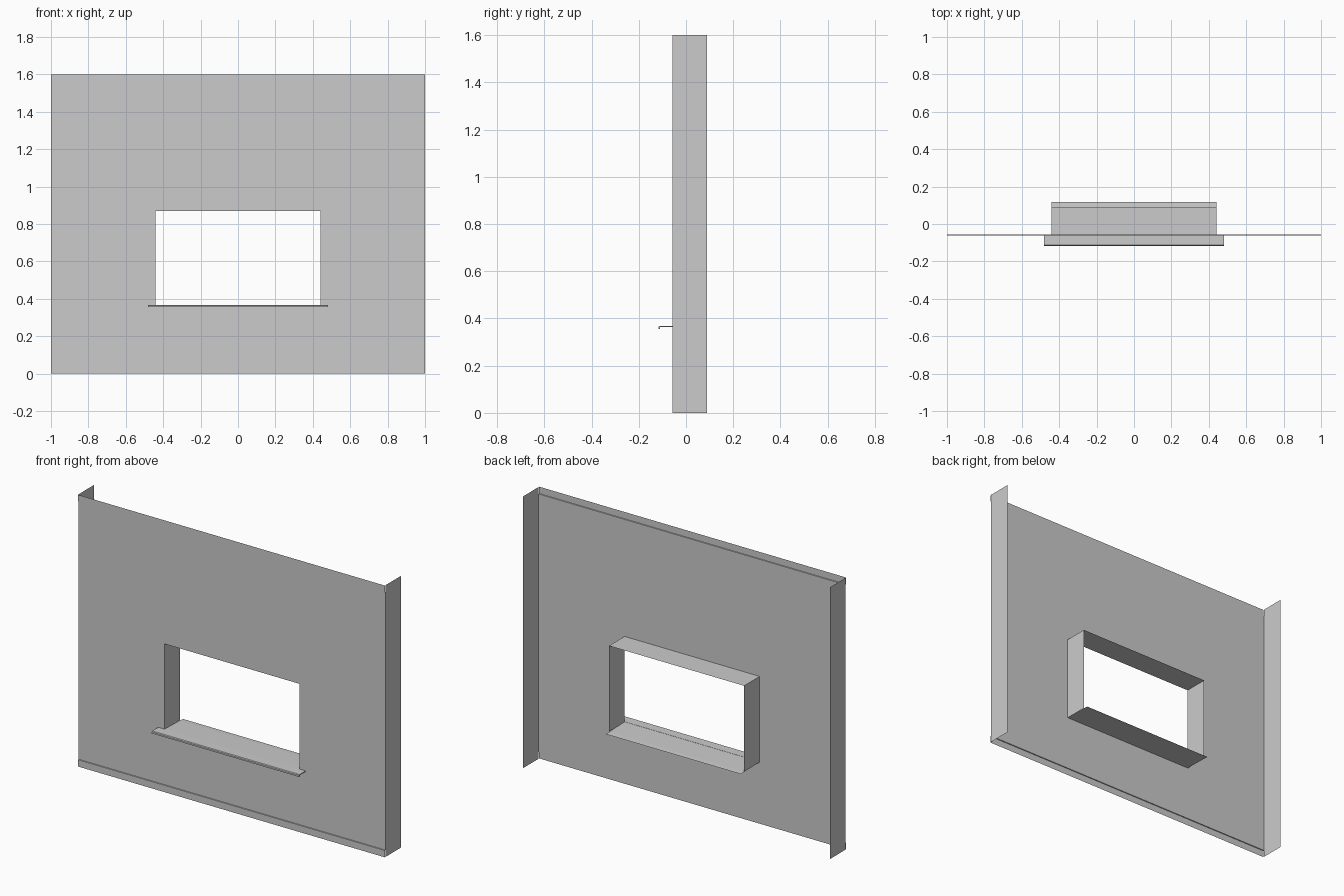
import bpy, bmesh

if "Cube" in bpy.data.objects:
    bpy.data.objects.remove(bpy.data.objects["Cube"])

def grid(name, rows, skip=(), wrap=False):
    """Sheet mesh from rows of points; skip = (row, column) cells left open."""
    bm = bmesh.new()
    vs = [[bm.verts.new(p) for p in r] for r in rows]
    for i in range(len(vs) - (0 if wrap else 1)):
        a, b = vs[i], vs[(i + 1) % len(vs)]
        for j in range(len(a) - 1):
            if (i, j) not in skip:
                bm.faces.new((a[j], a[j + 1], b[j + 1], b[j]))
    if wrap:  # close the two ends of an extruded profile
        bm.faces.new([r[0] for r in vs])
        bm.faces.new([r[-1] for r in reversed(vs)])
        bmesh.ops.recalc_face_normals(bm, faces=bm.faces)
    me = bpy.data.meshes.new(name)
    bm.to_mesh(me)
    bm.free()
    ob = bpy.data.objects.new(name, me)
    bpy.context.collection.objects.link(ob)
    return ob

W, H, FRONT, LIP, BACK = 1.0, 1.6, -0.057, -0.062, 0.088
OX, SILL, HEAD = 0.44, 0.365, 0.87

# front sheet with window opening and slightly proud top and bottom hems
profile = [(LIP, 0), (LIP, 0.04), (FRONT, 0.041), (FRONT, SILL), (FRONT, HEAD),
           (FRONT, H - 0.041), (LIP, H - 0.04), (LIP, H)]
grid("wall_panel", [[(x, y, z) for x in (-W, -OX, OX, W)] for y, z in profile],
     skip={(3, 1)})

# side flanges folded back
for s, side in ((-1, "left"), (1, "right")):
    ys = (FRONT, BACK) if s > 0 else (BACK, FRONT)
    grid(side + "_flange", [[(s * W, y, z) for y in ys] for z in (0, H)])

# jambs and head lining the opening
path = [(-OX, SILL), (-OX, HEAD), (OX, HEAD), (OX, SILL)]
grid("window_reveal", [[(x, y, z) for y in (BACK, FRONT)] for x, z in path])

# sill tray running through the opening
tray = [(FRONT, 0.367), (BACK, 0.363), (0.117, 0.361)]
grid("sill_tray", [[(x, y, z) for x in (-OX, OX)] for y, z in tray])

# projecting sill with a turned-down nose
nose = [(-0.117, 0.355), (-0.117, 0.364), (-0.113, 0.368), (FRONT, 0.368),
        (FRONT, 0.363), (-0.111, 0.363), (-0.111, 0.355)]
grid("sill_nose", [[(x, y, z) for x in (-0.48, 0.48)] for y, z in nose], wrap=True)
